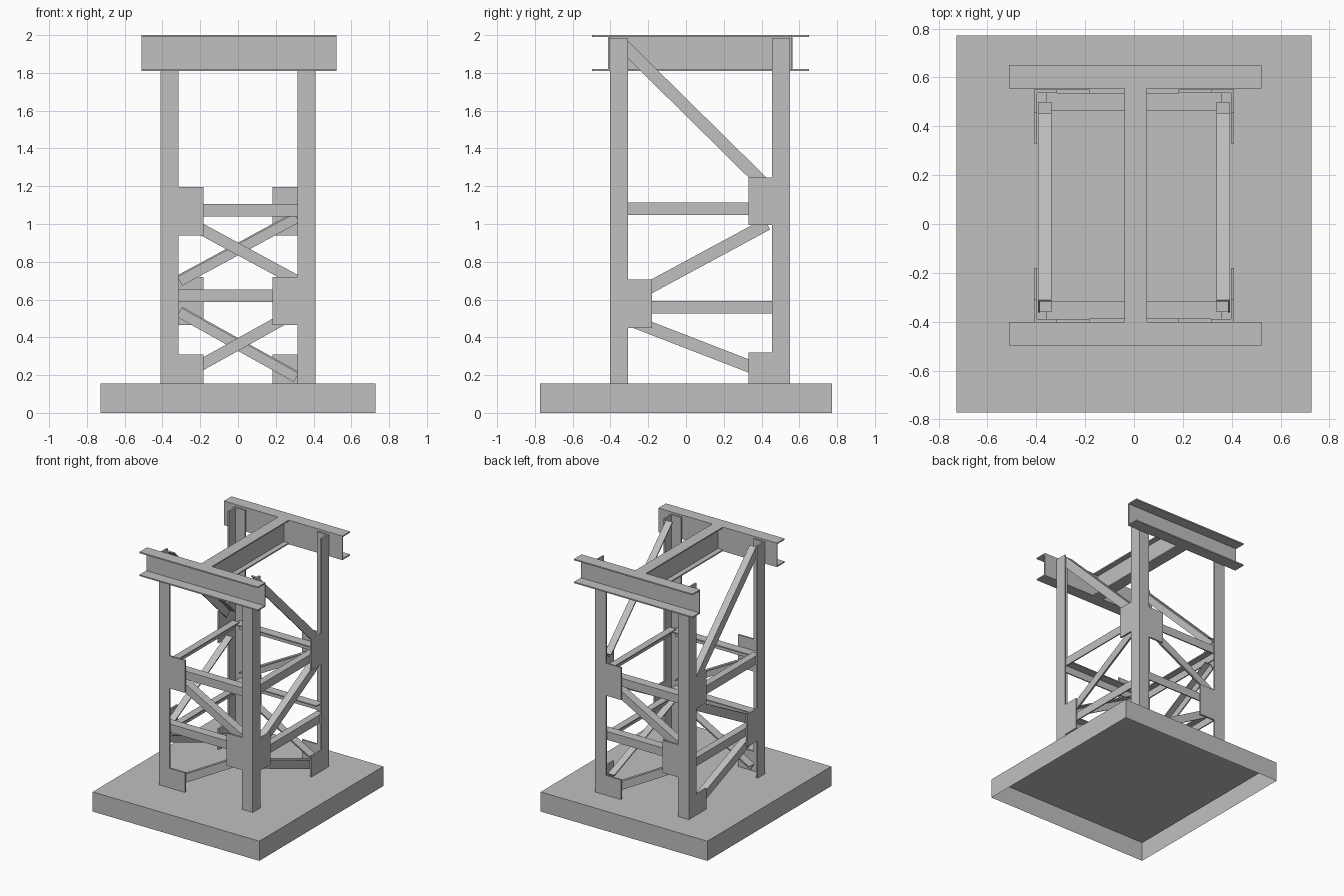
import bpy
import bmesh
from mathutils import Vector

cube = bpy.data.objects.get("Cube")
if cube:
    bpy.data.objects.remove(cube, do_unlink=True)

# One plain steel colour
steel = bpy.data.materials.new("grey_steel")
steel.use_nodes = True
STEEL = (0.53, 0.53, 0.53, 1)
steel.diffuse_color = STEEL
steel.node_tree.nodes["Principled BSDF"].inputs["Base Color"].default_value = STEEL

X, Y, Z = Vector((1, 0, 0)), Vector((0, 1, 0)), Vector((0, 0, 1))
LEG_X, FRONT, BACK = 0.41, -0.402, 0.55    # outer planes of the tower
FLANGE, THICK = 0.095, 0.013               # leg angle size
BASE_TOP, DECK_LOW, TOP = 0.155, 1.81, 2.0


def finish(name, bm):
    bmesh.ops.recalc_face_normals(bm, faces=bm.faces)
    mesh = bpy.data.meshes.new(name)
    bm.to_mesh(mesh)
    bm.free()
    mesh.materials.append(steel)
    obj = bpy.data.objects.new(name, mesh)
    bpy.context.collection.objects.link(obj)
    return obj


def bar(name, profile, start, end, u, v):
    """Sweep a flat profile, given along u and v, from start to end."""
    start, end = Vector(start), Vector(end)
    bm = bmesh.new()
    ring = [bm.verts.new(start + u * a + v * b) for a, b in profile]
    face = bm.faces.new(ring)
    moved = bmesh.ops.extrude_face_region(bm, geom=[face], use_keep_orig=True)
    verts = [g for g in moved["geom"] if isinstance(g, bmesh.types.BMVert)]
    bmesh.ops.translate(bm, verts=verts, vec=end - start)
    return finish(name, bm)


def box(name, low, high):
    (a, b, c), (d, e, f) = low, high
    return bar(name, [(a, b), (d, b), (d, e), (a, e)], (0, 0, c), (0, 0, f), X, Y)


def angle(a, b, t):
    """L profile with its corner at the origin."""
    return [(0, 0), (a, 0), (a, t), (t, t), (t, b), (0, b)]


def brace(name, start, end, inward, width, depth):
    """Angle brace centred on a line, with its flange on the upper edge."""
    along = (Vector(end) - Vector(start)).normalized()
    down = along.cross(inward)
    if down.z > 0:
        down = -down
    profile = [(a - width / 2, b) for a, b in angle(width, depth, 0.009)]
    return bar(name, profile, start, end, down, inward)


# Hollow base slab, open underneath
base = box("base", (-0.727, -0.772, 0), (0.727, 0.772, BASE_TOP))
bm = bmesh.new()
bm.from_mesh(base.data)
bottom = [f for f in bm.faces if f.calc_center_median().z < 0.01]
bmesh.ops.delete(bm, geom=bottom, context="FACES_ONLY")
bm.to_mesh(base.data)
bm.free()

# Four corner legs, angles with the corner outward
for sx, side in ((-1, "right"), (1, "left")):
    for y, sy, end in ((FRONT, 1, "front"), (BACK, -1, "back")):
        bar(f"{end}_{side}_leg", angle(FLANGE, FLANGE, THICK),
            (sx * LEG_X, y, BASE_TOP), (sx * LEG_X, y, 1.985), X * -sx, Y * sy)

# Front and back panels, each a half turn of the other
for s, y, end in ((1, FRONT, "front"), (-1, BACK, "back")):
    inward = Y * s
    inner = y + s * 0.014
    for z in (0.619, 1.073):
        brace(f"{end}_horizontal", (-0.36, inner, z), (0.36, inner, z), inward, 0.066, 0.072)
    for z0, z1 in ((0.19, 0.535), (1.035, 0.70)):
        brace(f"{end}_diagonal", (-0.31 * s, inner, z0), (0.31 * s, inner, z1),
              inward, 0.06, 0.066)
    for sx, low, high in ((-s, BASE_TOP, 0.31), (s, 0.465, 0.72), (-s, 0.94, 1.195)):
        xs = sorted((sx * 0.182, sx * 0.315))
        ys = sorted((y, y + s * THICK))
        box(f"{end}_gusset", (xs[0], ys[0], low), (xs[1], ys[1], high))

# Side panels, mirrored left and right
for sx, side in ((-1, "right"), (1, "left")):
    inward = X * -sx
    inner = sx * 0.393
    for z in (0.56, 1.08):
        brace(f"{side}_horizontal", (inner, -0.36, z), (inner, 0.50, z), inward, 0.066, 0.056)
    for y0, z0, y1, z1 in ((0.40, 0.222, -0.35, 0.512),
                           (-0.33, 0.59, 0.43, 1.0),
                           (0.43, 1.195, -0.335, 1.95)):
        brace(f"{side}_diagonal", (inner, y0, z0), (inner, y1, z1), inward, 0.066, 0.056)
    xs = sorted((sx * LEG_X, sx * (LEG_X - THICK)))
    for y0, y1, low, high in ((0.33, 0.458, BASE_TOP, 0.32),
                              (-0.307, -0.18, 0.45, 0.705),
                              (0.33, 0.458, 0.995, 1.245)):
        box(f"{side}_gusset", (xs[0], y0, low), (xs[1], y1, high))

# Two top channels with their flanges pointing outward
T = 0.01
channel = [(0, DECK_LOW), (0.095, DECK_LOW), (0.095, DECK_LOW + T), (T, DECK_LOW + T),
           (T, TOP - T), (0.095, TOP - T), (0.095, TOP), (0, TOP)]
for y, s, end in ((FRONT, -1, "front"), (0.555, 1, "back")):
    bar(f"{end}_top_channel", channel, (-0.512, y, 0), (0.522, y, 0), Y * s, Z)

# Central I-beam joining the channels
half, web = 0.046, 0.005
right_half = [(half, DECK_LOW), (half, DECK_LOW + T), (web, DECK_LOW + T),
              (web, TOP - T), (half, TOP - T), (half, TOP)]
i_beam = right_half + [(-a, b) for a, b in reversed(right_half)]
bar("central_beam", i_beam, (0.007, FRONT, 0), (0.007, 0.555, 0), X, Z)
